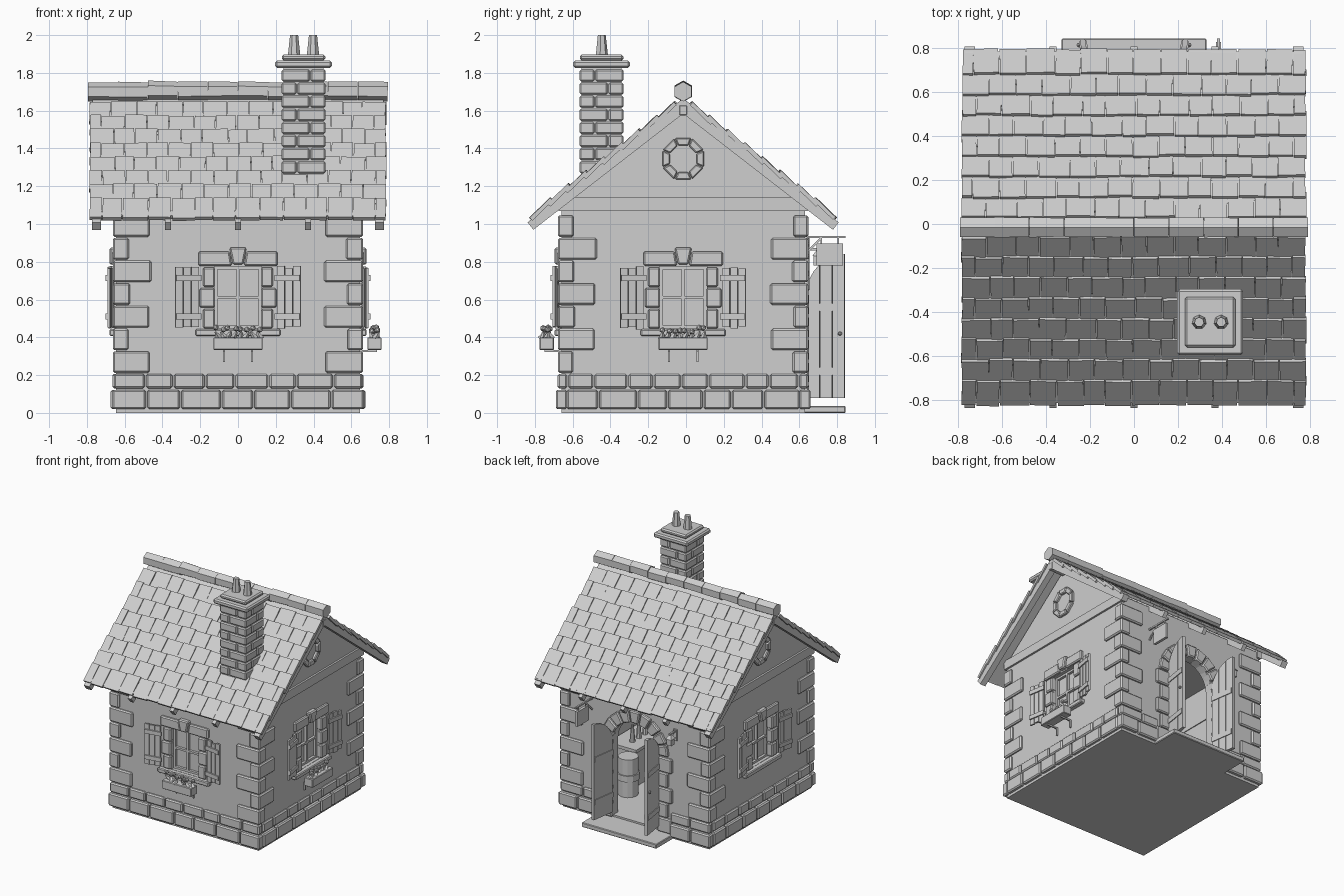
import bpy, bmesh, math, random
from mathutils import Matrix, Vector

if "Cube" in bpy.data.objects:
    bpy.data.objects.remove(bpy.data.objects["Cube"])

random.seed(4)
CY = -0.015          # house centre in y
W = 0.645            # half width of the walls
I = Matrix.Identity(4)
T = lambda x, y, z: Matrix.Translation((x, y, z))
R = lambda a, ax: Matrix.Rotation(a, 4, ax)
jit = lambda a: random.uniform(-a, a)
grey = bpy.data.materials.new("pale_grey")
grey.diffuse_color = (0.62, 0.62, 0.62, 1)
grey.use_nodes = True
grey.node_tree.nodes["Principled BSDF"].inputs["Base Color"].default_value = grey.diffuse_color
parts = {}


def part(name):
    return parts.setdefault(name, bmesh.new())


def box(name, M, x0, x1, y0, y1, z0, z1):
    S = Matrix.Diagonal((x1 - x0, y1 - y0, z1 - z0, 1))
    bmesh.ops.create_cube(part(name), size=1, matrix=M @ T((x0 + x1) / 2, (y0 + y1) / 2, (z0 + z1) / 2) @ S)


def prism(name, M, pts, y0, y1):
    """Extrude an x-z profile along y."""
    bm = part(name)
    a = [bm.verts.new(M @ Vector((x, y0, z))) for x, z in pts]
    b = [bm.verts.new(M @ Vector((x, y1, z))) for x, z in pts]
    bm.faces.new(a)
    bm.faces.new(b[::-1])
    for i in range(len(pts)):
        j = (i + 1) % len(pts)
        bm.faces.new((a[i], b[i], b[j], a[j]))


def cone(name, M, r1, r2, h, n):
    bmesh.ops.create_cone(part(name), cap_ends=True, segments=n, radius1=r1, radius2=r2, depth=h, matrix=M)


def ring(name, M, cz, r0, r1, a0, a1, n, y0, y1):
    """Wedge stones set around an arc."""
    st = (a1 - a0) / n
    for i in range(n):
        p, q = a0 + st * i + 0.02, a0 + st * (i + 1) - 0.02
        prism(name, M, [(r * math.cos(a), cz + r * math.sin(a)) for r, a in ((r0, p), (r1, p), (r1, q), (r0, q))], y0, y1)


def stone_row(name, M, x0, x1, n, y0, y1, z0, z1):
    w = (x1 - x0) / n
    cuts = [x0] + [x0 + w * i + jit(w * 0.15) for i in range(1, n)] + [x1]
    for a, b in zip(cuts, cuts[1:]):
        box(name, M, a + 0.004, b - 0.004, y0 - jit(0.003), y1, z0, z1)


def make_object(name, bm):
    bmesh.ops.recalc_face_normals(bm, faces=bm.faces)
    me = bpy.data.meshes.new(name)
    bm.to_mesh(me)
    bm.free()
    me.materials.append(grey)
    ob = bpy.data.objects.new(name, me)
    bpy.context.collection.objects.link(ob)
    return ob


# One frame per wall; in each the wall faces local -y
side = [T(0, CY, 0) @ R(k * math.pi / 2, 'Z') for k in range(4)]
front, right, back, left = side

# Hollow walls with window and door openings
SPRING, DR = 0.64, 0.20
arc = [(DR * math.cos(a * math.pi / 12), SPRING + DR * math.sin(a * math.pi / 12)) for a in range(13)]
box("walls", front, -W, W, -W, W, 0, 1.07)
box("cut_room", front, -W + .06, W - .06, -W + .06, W - .06, 0.05, 1.04)
for k, M in enumerate((front, right, left)):
    box("cut_window%d" % k, M, -.125, .125, -.8, -.5, .445, .775)
prism("cut_door", back, [(DR, .05)] + arc + [(-DR, .05)], -.8, -.5)

# Gable walls, tie beams and round gable windows
prism("gables", T(0, CY, 0) @ R(math.pi / 2, 'Z'),
      [(-W, 1.07), (W, 1.07), (W, 1.12), (0, 1.62), (-W, 1.12)], -W, W)
for M in (right, left):
    box("gable_beams", M, -.66, .66, -W - .015, -W + .02, 1.07, 1.14)
    ring("gable_ring_stones", M, 1.345, .075, .118, math.pi / 8, math.pi * 17 / 8, 8, -W - .02, -W + .02)

# Corner quoins, long and short by turns
for sx in (-1, 1):
    for sy in (-1, 1):
        for i in range(7):
            lx, ly = (.20, .085) if i % 2 == 0 else (.085, .20)
            lx, ly, z, o = lx + jit(.008), ly + jit(.008), .212 + .12 * i, W + .018
            cx, cy = sx * (o - lx / 2), sy * (o - ly / 2)
            box("quoins", front, cx - lx / 2, cx + lx / 2, cy - ly / 2, cy + ly / 2, z, z + .114)

# Two plinth courses
for k, M in enumerate(side):
    e = .67 if k % 2 == 0 else .62
    for z0, z1, o, n in ((.02, .122, .027, 7), (.13, .206, .018, 8)):
        f = e - .027 + o
        if M is back:
            for s in ((-f, -.31), (.31, f)):
                stone_row("plinth", M, s[0], s[1], 2, -W - o, -W + .03, z0, z1)
        else:
            stone_row("plinth", M, -f, f, n, -W - o, -W + .03, z0, z1)


# Windows with stone surround, shutters and optional flower box
def window(M, flowers):
    f = -W
    for s in (-1, 1):
        for i in range(3):
            w = .185 + (.018 if i == 1 else 0)
            x = sorted((s * .122, s * w))
            box("window_jambs", M, *x, f - .02, f + .04, .447 + .11 * i, .551 + .11 * i)
        prism("window_lintels", M, [(s * .032, .778), (s * .21, .778), (s * .21, .855), (s * .045, .855)], f - .022, f + .03)
        H = M @ T(s * .21, f - .012, 0) @ R(-s * .17, 'Z')
        for i in range(3):
            x = sorted((s * .043 * i, s * (.043 * i + .039)))
            box("shutters", H, *x, -.014, 0, .45 + jit(.008), .77 + jit(.008))
        for z in (.51, .715):
            box("shutter_battens", H, *sorted((-s * .012, s * .122)), -.024, -.012, z - .016, z + .016)
    prism("window_lintels", M, [(-.027, .785), (.027, .785), (.046, .875), (-.046, .875)], f - .035, f + .03)
    box("window_sills", M, -.225, .225, f - .035, f + .05, .407, .443)
    box("window_panes", M, -.125, .125, f + .045, f + .053, .445, .775)
    for s in (-1, 1):
        box("window_bars", M, *sorted((s * .108, s * .126)), f + .025, f + .05, .445, .775)
    for z in (.454, .61, .766):
        box("window_bars", M, -.125, .125, f + .025, f + .05, z - .008, z + .008)
    box("window_bars", M, -.008, .008, f + .025, f + .05, .445, .775)
    if flowers:
        box("flower_boxes", M, -.13, .13, f - .115, f - .04, .333, .40)
        for x in (-.075, .075):
            box("flower_box_brackets", M, x - .005, x + .005, f - .09, f, .322, .333)
            box("flower_box_brackets", M, x - .005, x + .005, f - .012, f, .27, .333)
        for i in range(8):
            P = M @ T(-.11 + .0315 * i, f - .077 + jit(.02), .0)
            cone("flower_leaves", P @ T(0, 0, .412) @ R(jit(.6), 'Y') @ R(jit(.6), 'X'), .02, .004, .045, 4)
            bmesh.ops.create_icosphere(part("flowers"), subdivisions=1, radius=.017,
                                       matrix=P @ T(jit(.01), 0, .44 + jit(.012)))


window(front, True)
window(right, True)
window(left, False)

# Door: arch, jambs, step and two open leaves
ring("door_arch", back, SPRING, DR, .295, 0, math.pi, 9, -W - .025, -W + .05)
for s in (-1, 1):
    for i in range(5):
        w = .29 if i % 2 else .325
        box("door_jambs", back, *sorted((s * DR, s * w)), -W - .022, -W + .05, .037 + .12 * i, .151 + .12 * i)
    H = back @ T(s * (DR + .005), -W - .015, 0) @ R(-math.pi / 2 + s * .15, 'Z')
    top = lambda u: SPRING + math.sqrt(max(0, DR ** 2 - (DR - u) ** 2))
    for i in range(3):
        u0, u1 = .067 * i, .067 * i + .064
        us = [u1, (u0 + u1) / 2, u0]
        prism("door_planks", H, [(u0, .08), (u1, .08)] + [(u, top(u) if u else .69) for u in us], -.012, .012)
    for z in (.22, .56):
        box("door_battens", H, .0, .19, -.018, .018, z - .02, z + .02)
    bmesh.ops.create_icosphere(part("door_knobs"), subdivisions=1, radius=.012, matrix=H @ T(.175, s * .02, .42))
box("door_step", back, -.33, .33, -W - .215, -W + .02, 0, .036)

# Hanging sign to one side of the door, lantern on the other
box("sign_bar", I, .379, .391, .62, .845, .925, .937)
box("sign_bar", T(.385, .675, .885) @ R(math.pi / 4, 'X'), -.005, .005, -.06, .06, -.005, .005)
for y in (.715, .805):
    box("sign_bar", I, .382, .388, y - .004, y + .004, .89, .93)
box("sign_board", I, .374, .396, .69, .83, .78, .898)
box("lantern", I, -.357, -.343, .62, .71, .86, .872)
box("lantern", I, -.365, -.335, .62, .64, .79, .88)
box("lantern", I, -.37, -.33, .675, .715, .78, .83)
cone("lantern", T(-.35, .695, .845) @ R(math.pi / 4, 'Z'), .038, .006, .03, 4)

# Things inside the room
cone("barrel", T(.32, .27, .20), .075, .075, .30, 12)
cone("barrel", T(.32, .27, .20), .085, .085, .05, 12)
box("counter", I, .34, .56, -.25, .15, .05, .33)
box("counter", I, .32, .57, -.27, .17, .33, .355)
for y in (-.1, -.02, .06):
    cone("bottles", T(.43, y, .42), .022, .01, .14, 8)

# Roof slopes: local -y runs down the slope, z is its outward normal
A = math.atan(0.775)
for turn in (0, math.pi):
    M = T(0, CY, 1.66) @ R(turn, 'Z') @ R(A, 'X')
    box("roof_deck", M, -.77, .77, -1.01, 0, -.02, .004)
    for x, w in ((-.748, .024), (-.37, .016), (0, .016), (.37, .016), (.748, .024)):
        box("rafters", M, x - w, x + w, -1.05, 0, -.06, -.01)
    for row in range(8):
        low = .075 + .1185 * (row + 1)
        n, w = 13, 1.57 / 13
        cuts = [-.785 + w * (i + .5 * (row % 2)) + jit(.012) for i in range(n + 1)]
        cuts = [-.785 + jit(.004)] + [c for c in cuts if -.74 < c < .74] + [.785 + jit(.004)]
        for a, b in zip(cuts, cuts[1:]):
            L = M @ T((a + b) / 2, -low + .15 + jit(.005), .002) @ R(.11, 'X') @ R(jit(.025), 'Z')
            h = (b - a) / 2 - .002
            box("roof_tiles", L, -h, h, -.15, 0, -.004, .018 + jit(.002))
box("ridge_beam", front, -.775, .775, -.022, .022, 1.575, 1.63)

# Six-sided ridge caps
for i in range(10):
    C = T(-.715 + .1588 * i, CY, 1.702 + jit(.004)) @ R(math.pi / 2 + jit(.015), 'Y') @ R(math.pi / 6, 'Z')
    cone("ridge_caps", C, .052 + jit(.002), .050 + jit(.002), .157, 6)

# Chimney: core, bonded bricks, cap slabs and two pots
C = T(.347, -.447, 0)
box("chimney_core", C, -.105, .105, -.105, .105, 1.2, 1.83)
for k in range(8):
    z, m = 1.268 + .0695 * k, (.035 if k % 2 else -.035)
    for x0, x1 in ((-.116, m - .003), (m + .003, .116)):
        for y0, y1 in ((-.116, -m - .003), (-m + .003, .116)):
            box("chimney_bricks", C, x0, x1, y0, y1, z, z + .064)
box("chimney_cap", C, -.15, .15, -.15, .15, 1.826, 1.865)
box("chimney_cap", C, -.115, .115, -.115, .115, 1.865, 1.897)
for x in (-.05, .05):
    cone("chimney_pots", C @ T(x, 0, 1.945), .034, .022, .11, 7)

# Turn parts into objects, chamfer the stones, cut the openings
chamfer = {"quoins": .009, "plinth": .009, "window_jambs": .008, "window_lintels": .008, "window_sills": .006,
           "door_arch": .008, "door_jambs": .008, "gable_ring_stones": .006, "chimney_bricks": .008,
           "chimney_cap": .01, "flower_boxes": .004, "ridge_beam": .005, "door_step": .005}
obs = {n: make_object(n, bm) for n, bm in parts.items()}
for n, w in chamfer.items():
    m = obs[n].modifiers.new("chamfer", 'BEVEL')
    m.width, m.segments, m.limit_method = w, 1, 'ANGLE'
bpy.context.view_layer.objects.active = obs["walls"]
for n in [n for n in obs if n.startswith("cut_")]:
    obs[n].hide_render = True
    m = obs["walls"].modifiers.new(n, 'BOOLEAN')
    m.operation, m.solver, m.object = 'DIFFERENCE', 'EXACT', obs[n]
    bpy.ops.object.modifier_apply(modifier=m.name)
    bpy.data.objects.remove(obs[n])
